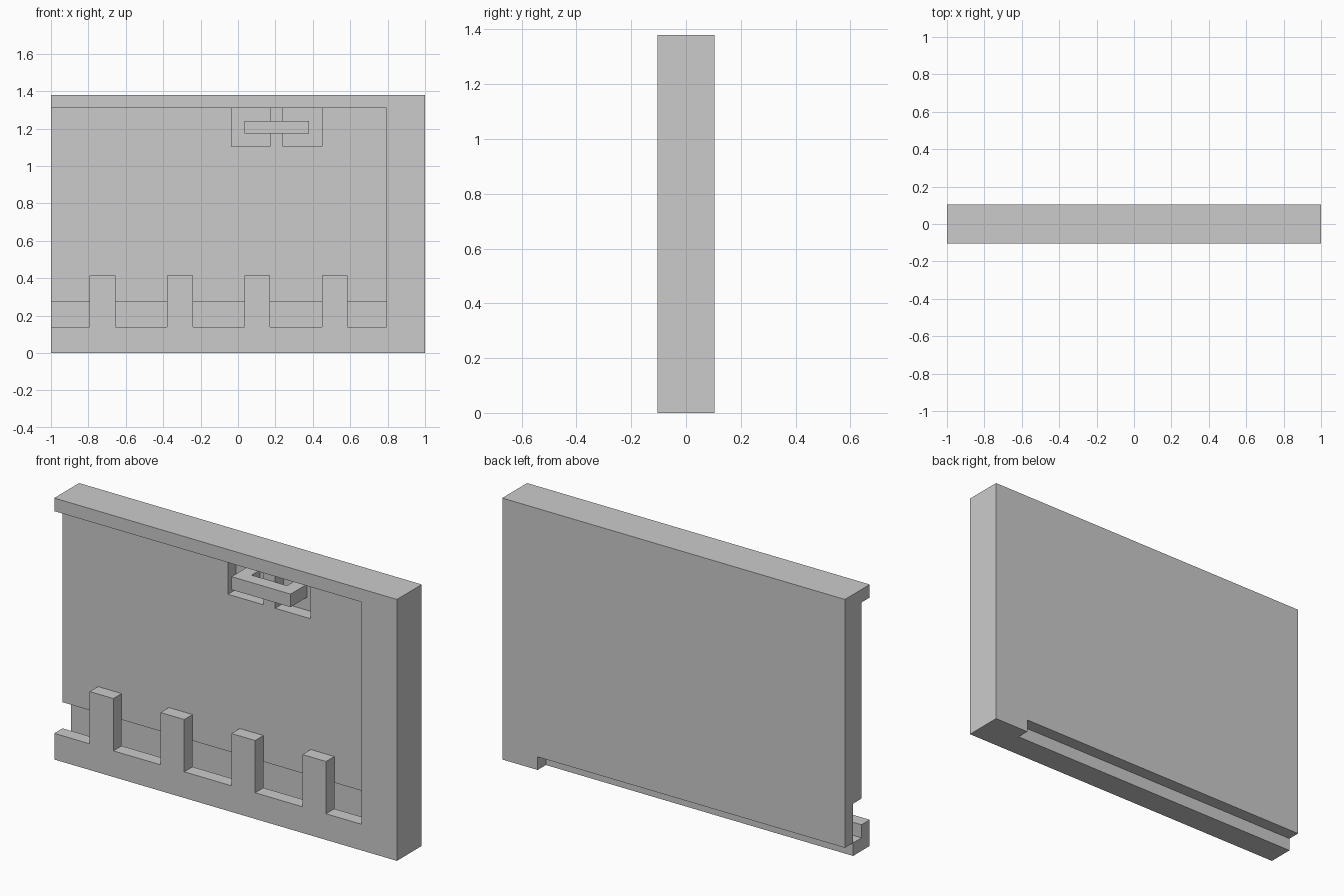
import bpy, bmesh
from mathutils import Vector

if "Cube" in bpy.data.objects:
    bpy.data.objects.remove(bpy.data.objects["Cube"])

U = 2 / 29          # module: the panel is 29 x 3 x 20 modules
ORIGIN = Vector((-1, 0, 0))


def prism(name, profile, start, end, place):
    """Extrude a 2D outline from start to end; place maps (a, b, depth) to module x, y, z."""
    bm = bmesh.new()
    face = bm.faces.new([bm.verts.new(ORIGIN + U * Vector(place(a, b, start)))
                         for a, b in profile])
    side = bmesh.ops.extrude_face_region(bm, geom=[face])["geom"]
    shift = U * (Vector(place(0, 0, end)) - Vector(place(0, 0, start)))
    bmesh.ops.translate(bm, vec=shift,
                        verts=[v for v in side if isinstance(v, bmesh.types.BMVert)])
    bmesh.ops.recalc_face_normals(bm, faces=bm.faces[:])
    mesh = bpy.data.meshes.new(name)
    bm.to_mesh(mesh)
    bm.free()
    obj = bpy.data.objects.new(name, mesh)
    bpy.context.collection.objects.link(obj)
    return obj


def along_x(a, b, d):
    return (d, a, b)


def along_z(a, b, d):
    return (a, b, d)


def box(name, x0, x1, y0, y1, z0, z1):
    return prism(name, [(x0, y0), (x1, y0), (x1, y1), (x0, y1)], z0, z1, along_z)


def cut(target, cutter):
    cutter.hide_render = True
    mod = target.modifiers.new(cutter.name, 'BOOLEAN')
    mod.operation = 'DIFFERENCE'
    mod.solver = 'EXACT'
    mod.object = cutter
    bpy.context.view_layer.objects.active = target
    bpy.ops.object.modifier_apply(modifier=mod.name)
    bpy.data.objects.remove(cutter)


# Solid panel
panel = box("panel", 0, 29, -1.5, 1.5, 0, 20)

# Front recess with the stepped channel behind the bottom lip, open at the left end
recess = [(-2, 2), (-0.5, 2), (-0.5, 1), (0.5, 1),
          (0.5, 4), (-0.5, 4), (-0.5, 19), (-2, 19)]
cut(panel, prism("recess_cutter", recess, -1, 26, along_x))

# Rebate along the bottom back edge
cut(panel, box("rebate_cutter", -1, 26, 0.51, 2, -1, 1))

# Two pockets behind the handle
for x in (14, 18):
    cut(panel, box("pocket_cutter", x, x + 3, -1, 0.5, 16, 19))

# Handle: flat bar with two arms reaching into the pockets
handle = [(15, -1.5), (20, -1.5), (20, 0.5), (19, 0.5),
          (19, -0.5), (16, -0.5), (16, 0.5), (15, 0.5)]
prism("handle", handle, 17, 18, along_z)

# Row of posts standing on the bottom lip
for i in range(4):
    x = 3 + 6 * i
    box(f"post_{i + 1}", x, x + 2, -1.5, -0.5, 2, 6)
